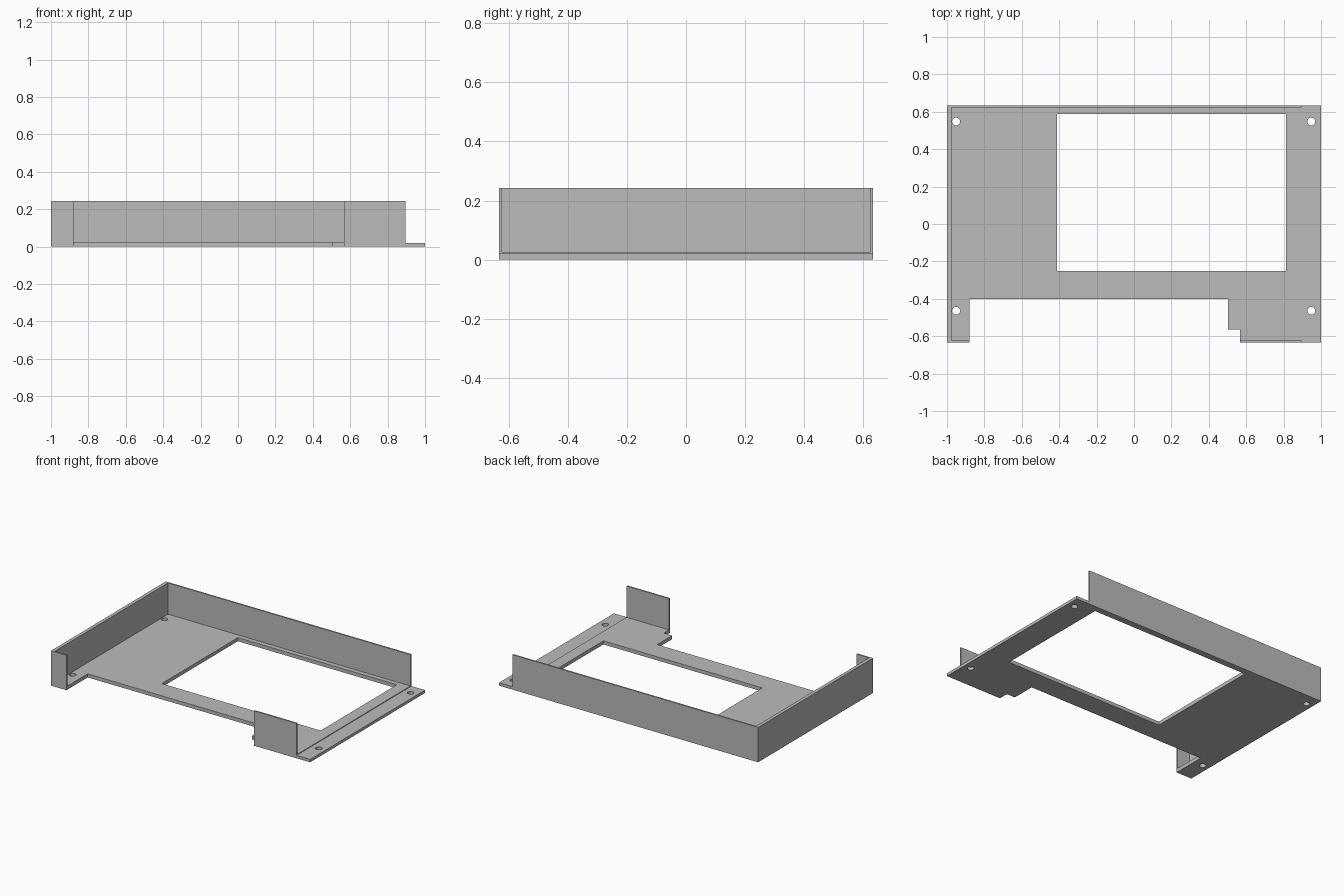
import bpy

# Remove the default cube
cube = bpy.data.objects.get("Cube")
if cube:
    bpy.data.objects.remove(cube, do_unlink=True)

grey = bpy.data.materials.new("plain grey")
grey.use_nodes = True
colour = (0.5, 0.5, 0.5, 1)
grey.diffuse_color = colour
grey.node_tree.nodes["Principled BSDF"].inputs["Base Color"].default_value = colour

W, D, H = 1.0, 0.633, 0.243      # half width, half depth, wall height
FLOOR, LEDGE = 0.025, 0.02       # thickness of floor and open side ledge


def box(name, x0, x1, y0, y1, z0, z1):
    bpy.ops.mesh.primitive_cube_add(
        size=1, location=((x0 + x1) / 2, (y0 + y1) / 2, (z0 + z1) / 2))
    ob = bpy.context.object
    ob.name = name
    ob.scale = (x1 - x0, y1 - y0, z1 - z0)
    bpy.ops.object.transform_apply(location=True, rotation=False, scale=True)
    return ob


def carve(target, cutter):
    cutter.hide_render = True
    mod = target.modifiers.new(cutter.name, "BOOLEAN")
    mod.operation = "DIFFERENCE"
    mod.solver = "EXACT"
    mod.object = cutter
    bpy.context.view_layer.objects.active = target
    bpy.ops.object.modifier_apply(modifier=mod.name)
    bpy.data.objects.remove(cutter, do_unlink=True)


# Solid block that becomes the walled tray
tray = box("open_sided_tray", -W, W, -D, D, 0, H)
tray.data.materials.append(grey)

# Interior, leaving the right, back and front walls
carve(tray, box("interior", -0.976, 2, -0.622, 0.622, FLOOR, 1))
# Thin ledge on the open side, beyond the wall ends
carve(tray, box("open_side", 0.895, 2, -1, 1, LEDGE, 1))
# Large window in the floor
carve(tray, box("window", -0.413, 0.813, -0.25, 0.588, -1, 1))
# Front recess with its stepped corner
carve(tray, box("front_recess", -0.88, 0.502, -1, -0.4, -1, 1))
carve(tray, box("recess_step", 0.4, 0.566, -1, -0.565, -1, 1))

# Screw holes in the four corners
for x in (-0.951, 0.948):
    for y in (-0.464, 0.548):
        bpy.ops.mesh.primitive_cylinder_add(
            vertices=32, radius=0.021, depth=0.3, location=(x, y, 0))
        hole = bpy.context.object
        hole.name = "screw_hole"
        carve(tray, hole)

# Smooth hole sides, crisp edges everywhere else
bpy.ops.object.select_all(action="DESELECT")
tray.select_set(True)
bpy.context.view_layer.objects.active = tray
bpy.ops.object.shade_smooth_by_angle(angle=0.5)
